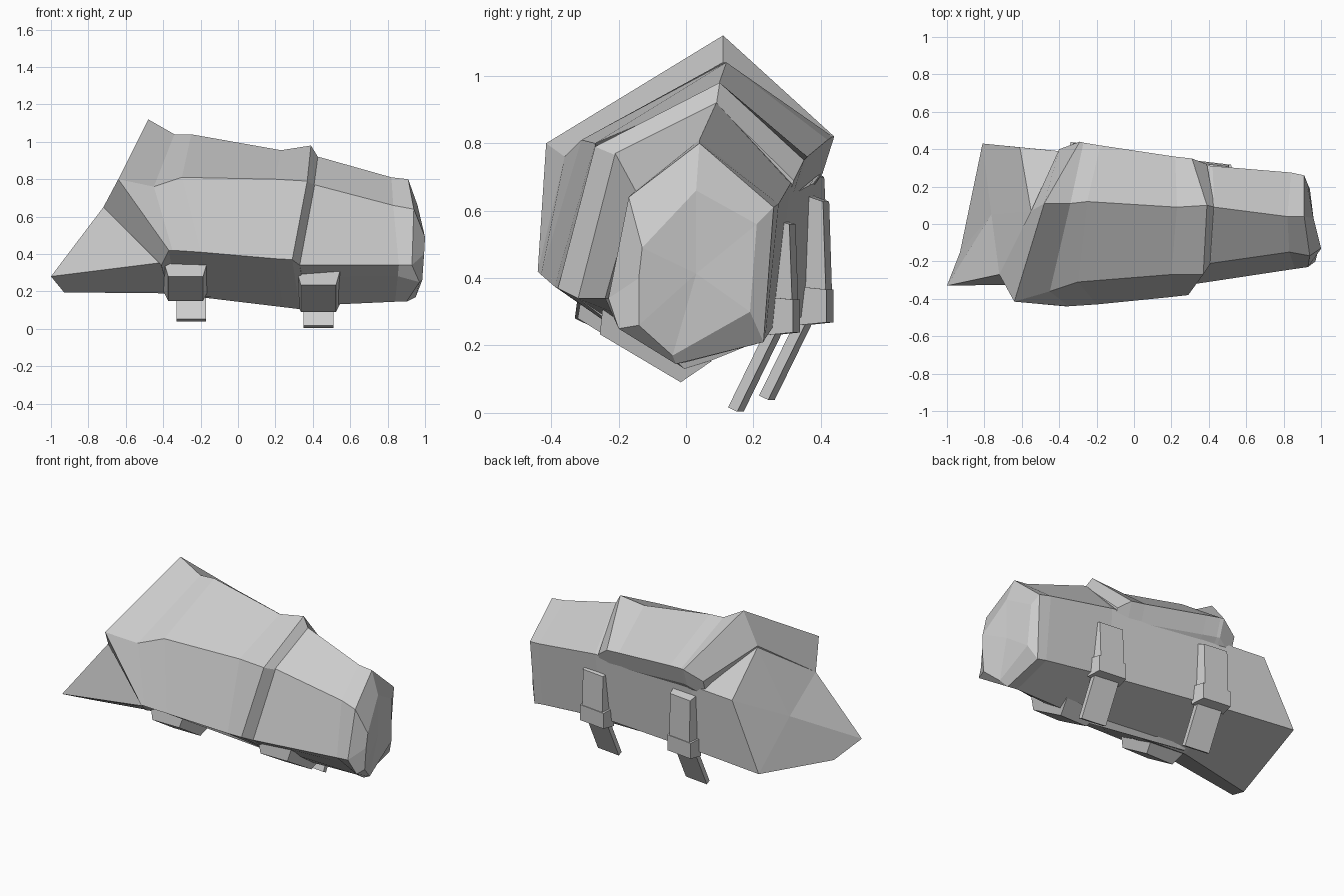
import bpy
import bmesh
from mathutils import Vector

cube = bpy.data.objects.get("Cube")
if cube:
    bpy.data.objects.remove(cube, do_unlink=True)

# One plain grey material
grey = bpy.data.materials.new("plain_grey")
grey.use_nodes = True
colour = (0.6, 0.6, 0.6, 1)
grey.diffuse_color = colour
grey.node_tree.nodes["Principled BSDF"].inputs["Base Color"].default_value = colour


def finish(name, bm):
    """Turn a bmesh into a flat shaded object."""
    bmesh.ops.recalc_face_normals(bm, faces=bm.faces)
    mesh = bpy.data.meshes.new(name)
    bm.to_mesh(mesh)
    bm.free()
    mesh.materials.append(grey)
    obj = bpy.data.objects.new(name, mesh)
    bpy.context.collection.objects.link(obj)
    return obj


def loft(name, rings, poke_ends=False):
    """Skin closed rings of equal length and close both ends."""
    bm = bmesh.new()
    loops = [[bm.verts.new(p) for p in ring] for ring in rings]
    count = len(loops[0])
    for lower, upper in zip(loops, loops[1:]):
        for i in range(count):
            j = (i + 1) % count
            bm.faces.new((lower[i], lower[j], upper[j], upper[i]))
    ends = [bm.faces.new(loops[0]), bm.faces.new(loops[-1])]
    if poke_ends:
        bmesh.ops.poke(bm, faces=ends)
    return finish(name, bm)


def body_ring(ridge, front_high, front_low, keel, back_low, back_high, chin=None):
    """Seven sided body section; the chin lies between front_low and keel."""
    if chin is None:
        chin = Vector(front_low).lerp(Vector(keel), 0.3)
    return [ridge, front_high, front_low, chin, keel, back_low, back_high]


def shell_ring(ridge, front_high, front_low, back_high):
    """Shell section with the keel and the turned-in back lip worked out."""
    keel_x = front_low[0] + 0.04
    keel = (keel_x, 0, 0.145 - 0.12 * keel_x)
    lip = Vector(back_high) + Vector((0.0, -0.035, -0.11))
    return [ridge, front_high, front_low, keel, lip, back_high]


def slab(name, x, start, end, width, thick, taper=1.0, slant=-0.12):
    """Bar between two (y, z) points; its outer face can be tapered."""
    a, b = Vector(start), Vector(end)
    along = b - a
    out = Vector((along.y, -along.x)).normalized() * thick / 2
    mid = (a + b) / 2
    rings = []
    for side, scale in ((-1, 1.0), (1, taper)):
        ring = []
        for u, v in ((-1, -1), (1, -1), (1, 1), (-1, 1)):
            p = mid + along * (v * scale / 2) + out * side
            dx = u * scale * width / 2
            ring.append((x + dx, p.x + slant * dx, p.y))
        rings.append(ring)
    return loft(name, rings)


# Inner body: pointed outer end, tapering to a shallow domed cap
pointed_end = body_ring((-.55, .07, .89), (-.72, -.27, .65), (-1, -.33, .28),
                        (-.93, -.15, .195), (-.81, .43, .295), (-.61, .41, .7))
shoulder = body_ring((-.3, .09, .87), (-.4, -.25, .7), (-.4, -.32, .355),
                     (-.4, -.03, .19), (-.35, .37, .29), (-.3, .38, .7))
waist = body_ring((.43, .09, .92), (.41, -.21, .77), (.33, -.32, .34),
                  (.4, 0, .125), (.4, .265, .265), (.42, .31, .68))
brow = body_ring((.82, .04, .81), (.83, -.15, .66), (.86, -.24, .34),
                 (.84, -.02, .145), (.84, .235, .22), (.84, .275, .62))
cap_edge = body_ring((.91, .04, .8), (.94, -.17, .64), (.93, -.23, .34),
                     (.9, -.03, .145), (.9, .23, .21), (.91, .26, .61),
                     chin=(.97, -.2, .25))
cap_dome = body_ring((.96, .03, .66), (1, -.13, .49), (.995, -.14, .4),
                     (.95, -.04, .17), (.94, .19, .3), (.93, .21, .56),
                     chin=(.985, -.14, .26))
loft("inner_body", [pointed_end, shoulder, waist, brow, cap_edge, cap_dome], True)

# Main shell: flared collar, long middle and raised band at the waist
collar = [
    shell_ring((-.55, .07, .9), (-.72, -.27, .65), (-.41, -.34, .34), (-.4, .4, .76)),
    shell_ring((-.48, .11, 1.12), (-.64, -.415, .8), (-.37, -.44, .42), (-.29, .44, .82)),
    shell_ring((-.34, .11, 1.04), (-.45, -.36, .76), (-.35, -.44, .42), (-.27, .435, .82)),
    shell_ring((-.25, .12, 1.04), (-.3, -.31, .81), (-.2, -.43, .41), (-.18, .42, .81)),
]
band = [
    shell_ring((.23, .09, .955), (.2, -.27, .8), (.2, -.39, .375), (.22, .36, .76)),
    shell_ring((.39, .1, .98), (.37, -.27, .79), (.29, -.38, .37), (.31, .35, .75)),
    shell_ring((.43, .09, .915), (.41, -.21, .765), (.33, -.32, .34), (.39, .32, .69)),
]
loft("main_shell", collar + band, True)

# Two straps: back strip, buckle, hanging tail and the pad under the front
straps = {
    "outer": (-.25, (.385, .65), (.395, .33), (.36, .29), (.24, .045), (-.33, .345), (-.05, .17)),
    "inner": (.43, (.285, .58), (.295, .3), (.27, .26), (.148, .01), (-.27, .3), (.05, .11)),
}
for side, (x, top, low, tail_top, tail_end, pad_front, pad_back) in straps.items():
    slab(side + "_strap_strip", x, low, top, .18, .06, .85)
    y, z = low
    slab(side + "_strap_buckle", x, (y - .01, z - .07), (y - .01, z + .045), .21, .085, .85)
    slab(side + "_strap_tail", x, tail_end, tail_top, .16, .03)
    slab(side + "_strap_pad", x - .03 if x < 0 else x, pad_front, pad_back, .25, .1, .75, 0)
